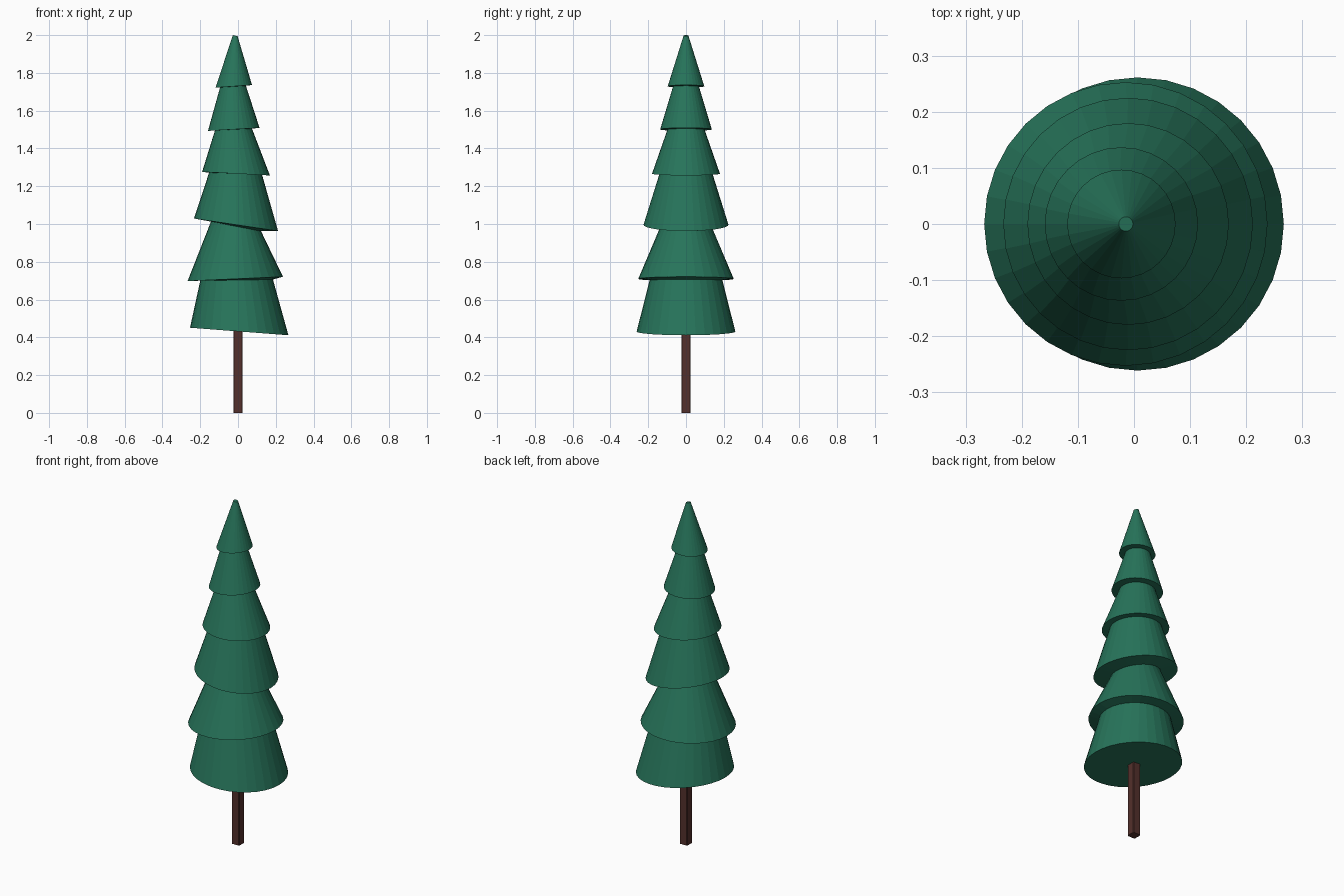
import bpy, bmesh, math

if "Cube" in bpy.data.objects:
    bpy.data.objects.remove(bpy.data.objects["Cube"])

def material(name, rgb):
    m = bpy.data.materials.new(name)
    m.diffuse_color = (*rgb, 1)
    m.use_nodes = True
    m.node_tree.nodes["Principled BSDF"].inputs["Base Color"].default_value = m.diffuse_color
    return m

green = material("pine green", (0.020, 0.175, 0.103))
brown = material("bark brown", (0.088, 0.030, 0.025))

def add_object(name, bm, mat):
    bmesh.ops.recalc_face_normals(bm, faces=bm.faces)
    mesh = bpy.data.meshes.new(name)
    bm.to_mesh(mesh)
    bm.free()
    mesh.materials.append(mat)
    ob = bpy.data.objects.new(name, mesh)
    bpy.context.collection.objects.link(ob)
    return ob

# Foliage: one zigzag skin through tilted rings (left x, left z, right x, right z)
RINGS = [
    (-0.254, 0.451, 0.267, 0.411), (-0.200, 0.700, 0.185, 0.706),
    (-0.267, 0.698, 0.238, 0.721), (-0.143, 1.013, 0.122, 0.962),
    (-0.233, 1.029, 0.212, 0.963), (-0.153, 1.272, 0.127, 1.262),
    (-0.190, 1.276, 0.169, 1.257), (-0.122, 1.495, 0.074, 1.505),
    (-0.159, 1.493, 0.114, 1.509), (-0.095, 1.723, 0.042, 1.732),
    (-0.119, 1.722, 0.074, 1.736), (-0.027, 2.000, -0.002, 1.994),
]
SIDES = 32
bm = bmesh.new()
rings = []
for xl, zl, xr, zr in RINGS:
    radius = math.hypot(xr - xl, zr - zl) / 2
    ring = []
    for i in range(SIDES):
        a = 2 * math.pi * i / SIDES
        t = (1 + math.cos(a)) / 2
        ring.append(bm.verts.new((xl + (xr - xl) * t, radius * math.sin(a), zl + (zr - zl) * t)))
    rings.append(ring)
for lo, hi in zip(rings, rings[1:]):
    for i in range(SIDES):
        j = (i + 1) % SIDES
        bm.faces.new((lo[i], lo[j], hi[j], hi[i]))
bm.faces.new(rings[0])
bm.faces.new(rings[-1])
add_object("foliage", bm, green)

# Trunk: slim square post with softened edges
bm = bmesh.new()
bmesh.ops.create_cube(bm, size=1)
for v in bm.verts:
    v.co = (v.co.x * 0.05, v.co.y * 0.05, (v.co.z + 0.5) * 0.45)
upright = [e for e in bm.edges if abs(e.verts[0].co.z - e.verts[1].co.z) > 0.1]
bmesh.ops.bevel(bm, geom=upright, offset=0.005, segments=1, affect='EDGES')
add_object("trunk", bm, brown)
